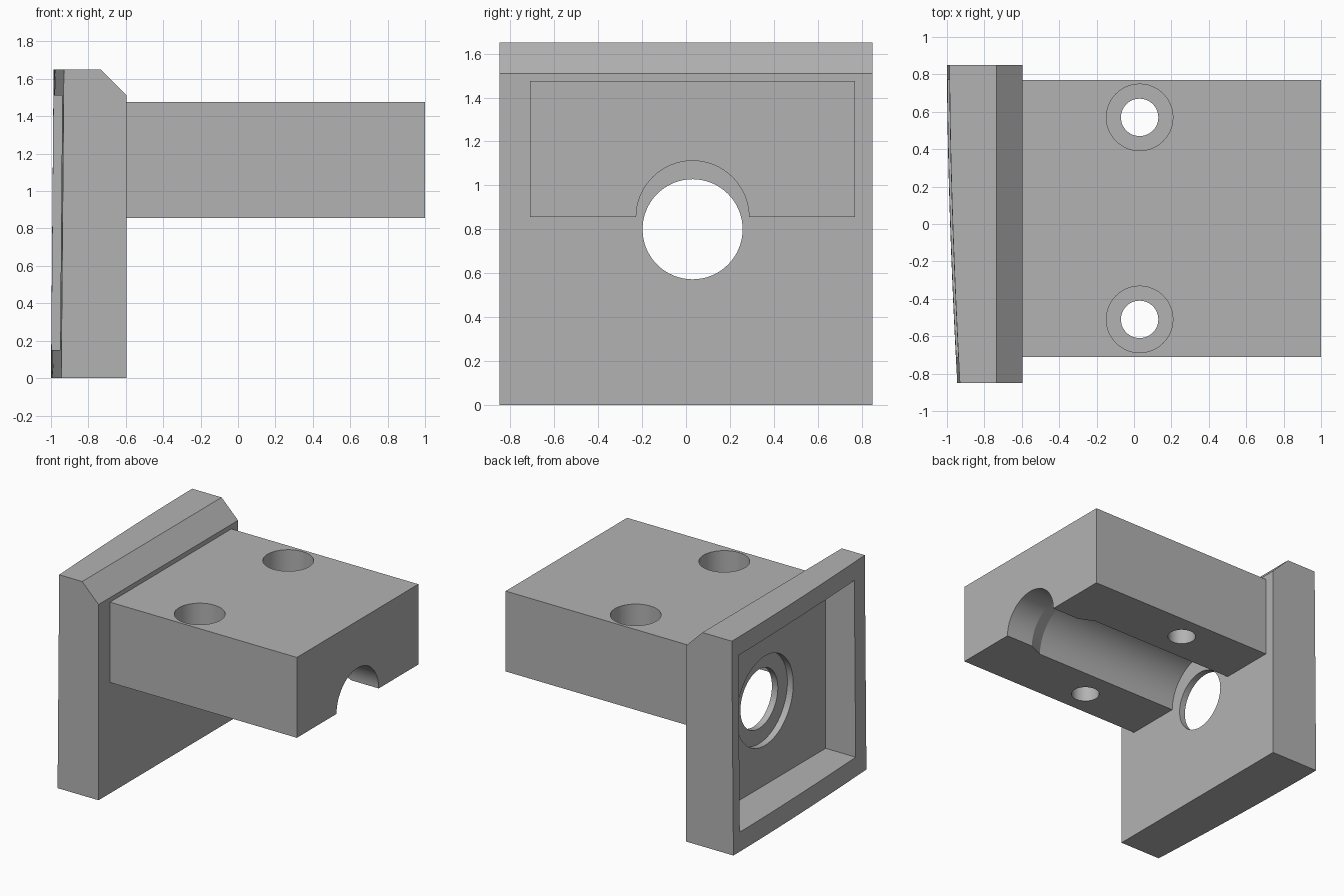
import bpy
import bmesh
import math
from mathutils import Vector

cube = bpy.data.objects.get("Cube")
if cube:
    bpy.data.objects.remove(cube)

grey = bpy.data.materials.new("plain grey")
grey.use_nodes = True
COLOR = (0.45, 0.45, 0.45, 1)
grey.diffuse_color = COLOR
grey.node_tree.nodes["Principled BSDF"].inputs["Base Color"].default_value = COLOR

MID = 0.03                          # centre line of bore, block and recess
HALF_Y, HEIGHT = 0.85, 1.65         # plate half width and height
FACE, END = -0.595, 1.0             # plate front face and free end of block
UNDER, BLOCK_TOP = 0.855, 1.475


def finish(name, bm):
    bmesh.ops.recalc_face_normals(bm, faces=bm.faces)
    mesh = bpy.data.meshes.new(name)
    bm.to_mesh(mesh)
    bm.free()
    mesh.materials.append(grey)
    obj = bpy.data.objects.new(name, mesh)
    bpy.context.collection.objects.link(obj)
    return obj


def box(name, low, high):
    low, high = Vector(low), Vector(high)
    bm = bmesh.new()
    bmesh.ops.create_cube(bm, size=1)
    for v in bm.verts:
        v.co = (low + high) / 2 + v.co * (high - low)
    return finish(name, bm)


def turned(name, profile, centre, axis, sides=64):
    """Solid of revolution from (position, radius) pairs along x or z."""
    bm = bmesh.new()
    rings = []
    for t, r in profile:
        ring = []
        for i in range(sides):
            a = math.tau * i / sides
            u, v = r * math.cos(a), r * math.sin(a)
            offset = Vector((t, u, v)) if axis == "x" else Vector((u, v, t))
            ring.append(bm.verts.new(Vector(centre) + offset))
        rings.append(ring)
    for a, b in zip(rings, rings[1:]):
        for i in range(sides):
            j = (i + 1) % sides
            bm.faces.new((a[i], a[j], b[j], b[i]))
    bm.faces.new(rings[0])
    bm.faces.new(rings[-1])
    return finish(name, bm)


def cut(target, cutter):
    cutter.hide_render = True
    mod = target.modifiers.new("cut", "BOOLEAN")
    mod.operation, mod.solver, mod.object = "DIFFERENCE", "EXACT", cutter
    bpy.context.view_layer.objects.active = target
    bpy.ops.object.modifier_apply(modifier=mod.name)
    bpy.data.objects.remove(cutter)


def smooth(obj):
    bpy.ops.object.select_all(action="DESELECT")
    obj.select_set(True)
    bpy.context.view_layer.objects.active = obj
    bpy.ops.object.shade_smooth_by_angle(angle=math.radians(20))


def back_x(y, z):
    """Gently bowed back surface of the plate."""
    s = (HALF_Y - y) / (2 * HALF_Y)
    return -1 + 0.055 * s ** 1.7 + 0.014 * z / HEIGHT


# End plate: chamfered section swept across y with a bowed back
bm = bmesh.new()
STEPS = 20
sections = []
for k in range(STEPS + 1):
    y = HALF_Y - 2 * HALF_Y * k / STEPS
    outline = [(back_x(y, 0), 0), (back_x(y, HEIGHT), HEIGHT),
               (-0.735, HEIGHT), (FACE, 1.51), (FACE, 0)]
    sections.append([bm.verts.new((x, y, z)) for x, z in outline])
for a, b in zip(sections, sections[1:]):
    for i in range(len(a)):
        j = (i + 1) % len(a)
        bm.faces.new((a[i], a[j], b[j], b[i]))
bm.faces.new(sections[0])
bm.faces.new(sections[-1])
bmesh.ops.dissolve_limit(bm, angle_limit=0.0005, verts=bm.verts, edges=bm.edges)
plate = finish("end_plate", bm)

# Rear recess, then the stepped bore through its floor
cut(plate, box("recess_cutter", (-1.2, MID - 0.74, 0.15), (-0.695, MID + 0.74, 1.51)))
cut(plate, turned("bore_cutter", [(-0.8, 0.345), (-0.645, 0.345), (-0.645, 0.228), (-0.5, 0.228)],
                  (0, MID, 0.8), "x"))
smooth(plate)

# Clamp block with a half-round channel that narrows at the free end
block = box("clamp_block", (FACE, MID - 0.74, UNDER), (END, MID + 0.74, BLOCK_TOP))
cut(block, turned("channel_cutter", [(FACE - 0.1, 0.31), (0.65, 0.31), (0.77, 0.257), (END + 0.1, 0.257)],
                  (0, MID, UNDER), "x"))

# Counterbored screw holes on both sides of the channel
for side in (-1, 1):
    cut(block, turned("screw_hole_cutter", [(0.7, 0.1), (1.1, 0.1), (1.1, 0.178), (1.6, 0.178)],
                      (0.03, MID + side * 0.54, 0), "z", 48))
smooth(block)
